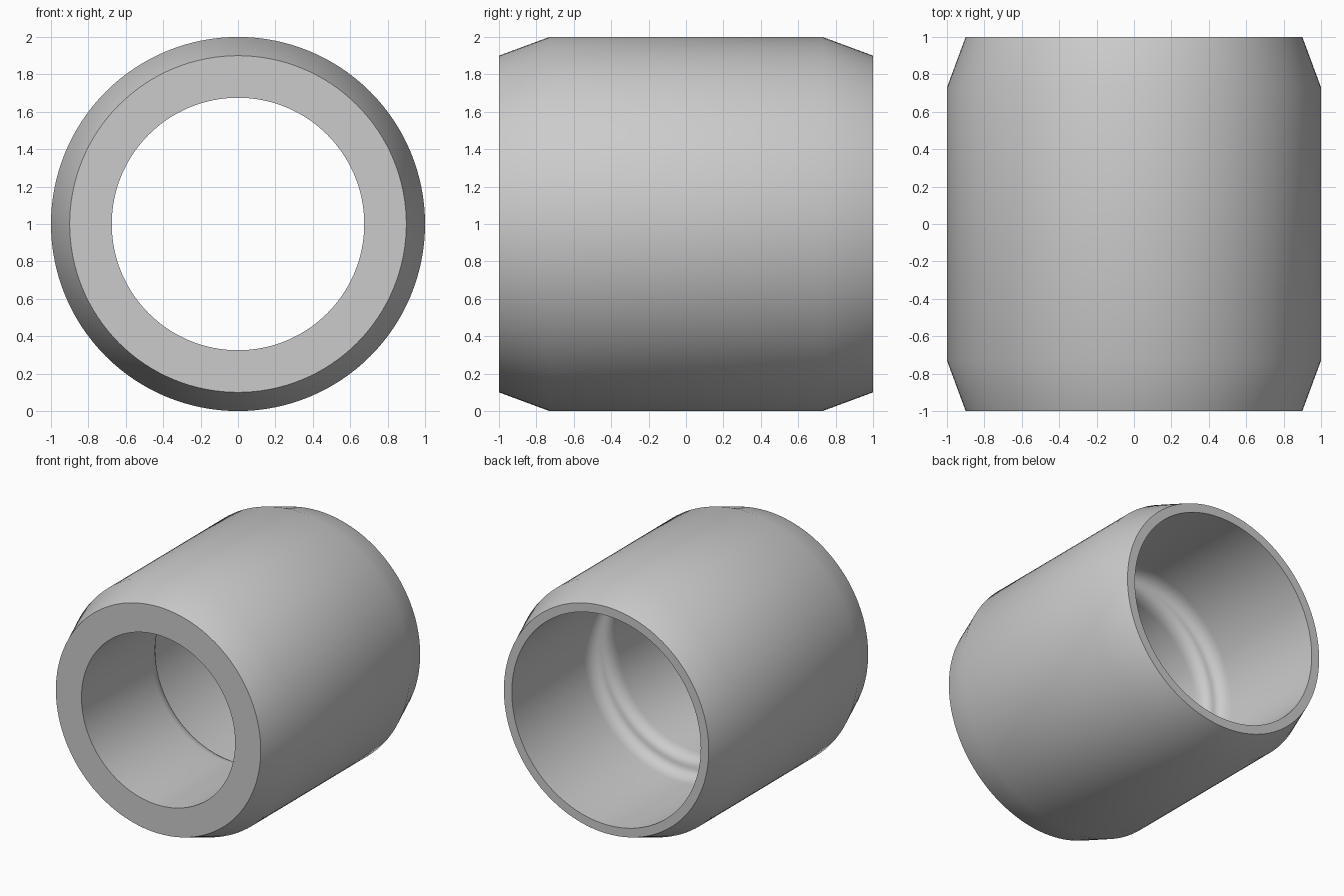
import bpy, bmesh, math
from mathutils import Matrix, Vector

if "Cube" in bpy.data.objects:
    bpy.data.objects.remove(bpy.data.objects["Cube"])

SIDES = 128
STEPS = 6

grey = bpy.data.materials.new("plain grey")
grey.diffuse_color = (0.6, 0.6, 0.6, 1)
grey.use_nodes = True
grey.node_tree.nodes["Principled BSDF"].inputs["Base Color"].default_value = grey.diffuse_color

# Closed wall section as (radius, y): chamfered outside, narrow bore in front
profile = [(0.675, -1.0), (0.9, -1.0), (1.0, -0.73), (1.0, 0.73), (0.9, 1.0), (0.83, 1.0)]

# Rounded shoulder from the wide rear bore down to the narrow front bore
WIDE, NARROW, MID_Y, HALF = 0.83, 0.675, -0.01, 0.11
drop = (WIDE - NARROW) / 2
for i in range(STEPS + 1):
    a = math.pi / 2 * i / STEPS
    profile.append((WIDE - drop * (1 - math.cos(a)), MID_Y + HALF * (1 - math.sin(a))))
for i in range(1, STEPS + 1):
    a = math.pi / 2 * i / STEPS
    profile.append((NARROW + drop * (1 - math.sin(a)), MID_Y - HALF * (1 - math.cos(a))))

# Revolve the section about the y axis
bm = bmesh.new()
rings = []
for s in range(SIDES):
    turn = Matrix.Rotation(2 * math.pi * s / SIDES, 3, 'Y')
    rings.append([bm.verts.new(turn @ Vector((r, y, 0)) + Vector((0, 0, 1))) for r, y in profile])
count = len(profile)
for s in range(SIDES):
    a, b = rings[s], rings[(s + 1) % SIDES]
    for i in range(count):
        j = (i + 1) % count
        bm.faces.new((a[i], a[j], b[j], b[i]))
bmesh.ops.recalc_face_normals(bm, faces=bm.faces)
mesh = bpy.data.meshes.new("stepped_sleeve")
bm.to_mesh(mesh)
bm.free()
mesh.materials.append(grey)

sleeve = bpy.data.objects.new("stepped_sleeve", mesh)
bpy.context.collection.objects.link(sleeve)
bpy.context.view_layer.objects.active = sleeve
sleeve.select_set(True)
bpy.ops.object.shade_smooth_by_angle(angle=math.radians(35))
